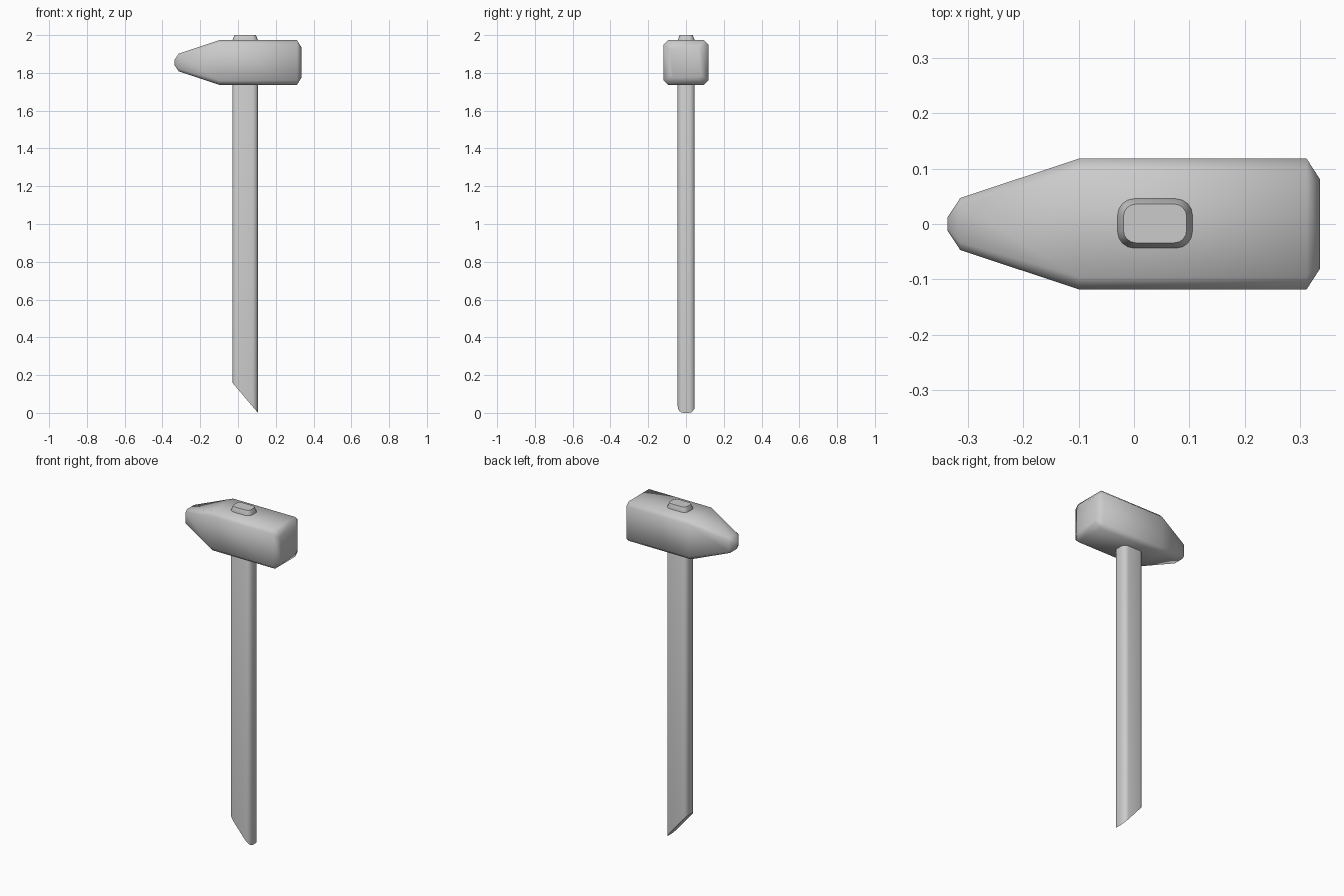
import bpy, bmesh, math

if "Cube" in bpy.data.objects:
    bpy.data.objects.remove(bpy.data.objects["Cube"])


def loft(name, rings, angle):
    """Skin a list of equal-length point rings and cap both ends."""
    bm = bmesh.new()
    loops = [[bm.verts.new(p) for p in ring] for ring in rings]
    n = len(loops[0])
    for a, b in zip(loops, loops[1:]):
        for i in range(n):
            j = (i + 1) % n
            bm.faces.new((a[i], a[j], b[j], b[i]))
    bm.faces.new(loops[0][::-1])
    bm.faces.new(loops[-1])
    bmesh.ops.recalc_face_normals(bm, faces=bm.faces)
    mesh = bpy.data.meshes.new(name)
    bm.to_mesh(mesh)
    bm.free()
    ob = bpy.data.objects.new(name, mesh)
    bpy.context.collection.objects.link(ob)
    bpy.ops.object.select_all(action='DESELECT')
    ob.select_set(True)
    bpy.context.view_layer.objects.active = ob
    bpy.ops.object.shade_smooth_by_angle(angle=math.radians(angle))
    return ob


def rounded_rect(hx, hy, r, steps):
    """Points of a rectangle with rounded corners (steps=1 gives a chamfer)."""
    pts = []
    for k, (sx, sy) in enumerate([(1, 1), (-1, 1), (-1, -1), (1, -1)]):
        for i in range(steps + 1):
            a = math.pi / 2 * (k + i / steps)
            pts.append((sx * (hx - r) + r * math.cos(a),
                        sy * (hy - r) + r * math.sin(a)))
    return pts


# Head: square, chamfered sections along x (x, half size, corner chamfer)
stations = [(-0.337, 0.012, 0.004), (-0.314, 0.047, 0.014), (-0.10, 0.118, 0.022),
            (0.312, 0.118, 0.022), (0.336, 0.081, 0.014)]
loft("hammer_head",
     [[(x, y, 1.855 + z) for y, z in rounded_rect(h, h, c, 1)]
      for x, h, c in stations], 75)

# Handle: rounded bar through the head, slanted foot and narrowed top
cx, cy, hx, hy = 0.038, 0.001, 0.068, 0.045
bar = rounded_rect(hx, hy, 0.03, 4)
top = rounded_rect(hx - 0.011, hy - 0.010, 0.022, 4)
foot_slope = 0.16 / (2 * hx)
loft("handle",
     [[(cx + x, cy + y, foot_slope * (hx - x)) for x, y in bar],
      [(cx + x, cy + y, 1.972) for x, y in bar],
      [(cx + x, cy + y, 2.0) for x, y in top]], 40)
